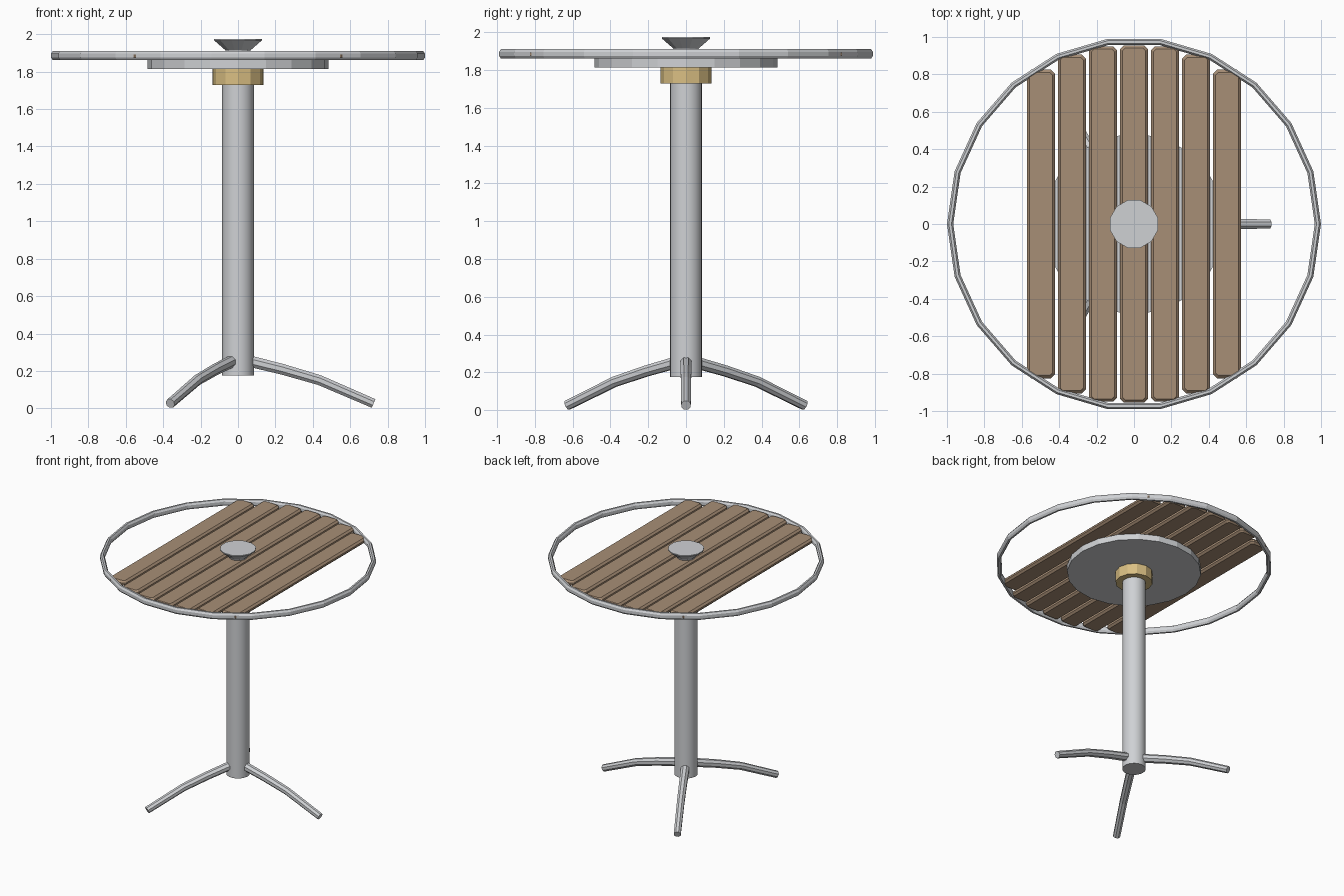
import bpy, bmesh
from math import cos, sin, pi, radians

cube = bpy.data.objects.get("Cube")
if cube:
    bpy.data.objects.remove(cube, do_unlink=True)


def material(name, rgb):
    m = bpy.data.materials.new(name)
    m.use_nodes = True
    col = (*[(c / 255) ** 2.2 for c in rgb], 1)
    m.diffuse_color = col
    bsdf = m.node_tree.nodes["Principled BSDF"]
    bsdf.inputs["Base Color"].default_value = col
    bsdf.inputs["Roughness"].default_value = 0.6
    return m


metal = material("grey metal", (206, 208, 211))
wood = material("brown wood", (166, 141, 117))
brass = material("pale brass", (217, 190, 130))


def finish(bm, name, mat):
    bmesh.ops.recalc_face_normals(bm, faces=bm.faces)
    me = bpy.data.meshes.new(name)
    bm.to_mesh(me)
    bm.free()
    me.materials.append(mat)
    ob = bpy.data.objects.new(name, me)
    bpy.context.collection.objects.link(ob)
    return ob


def lathe(name, profile, sides, mat, closed=False, turn=0.0):
    """Revolve (radius, z) points; open profiles get end caps."""
    bm = bmesh.new()
    rings = [[bm.verts.new((r * cos(turn + 2 * pi * i / sides),
                            r * sin(turn + 2 * pi * i / sides), z))
              for i in range(sides)] for r, z in profile]
    pairs = list(zip(rings, rings[1:]))
    if closed:
        pairs.append((rings[-1], rings[0]))
    else:
        bm.faces.new(rings[0])
        bm.faces.new(rings[-1])
    for a, b in pairs:
        for i in range(sides):
            j = (i + 1) % sides
            bm.faces.new((a[i], a[j], b[j], b[i]))
    return finish(bm, name, mat)


def smooth(ob):
    bpy.ops.object.select_all(action='DESELECT')
    ob.select_set(True)
    bpy.context.view_layer.objects.active = ob
    bpy.ops.object.shade_smooth_by_angle(angle=radians(35))


# Column, collar, support plate and cap
smooth(lathe("column", [(0.085, 0.175), (0.085, 1.75)], 20, metal))
lathe("collar", [(0.135, 1.73), (0.135, 1.815)], 12, brass)
lathe("support_plate", [(0.485, 1.815), (0.485, 1.862)], 20, metal)
lathe("top_cap", [(0.065, 1.90), (0.07, 1.915), (0.132, 1.967), (0.132, 1.975)],
      12, metal, turn=pi / 12)

# Outer rim with an octagonal section
section = [(0.983 + 0.018 * cos(a), 1.886 + 0.027 * sin(a))
           for a in [pi / 8 + k * pi / 4 for k in range(8)]]
lathe("outer_rim", section, 22, metal, closed=True)

# Slats, shorter towards the sides
half_lengths = [0.955, 0.95, 0.905, 0.825]
for k in range(-3, 4):
    bm = bmesh.new()
    bmesh.ops.create_cube(bm, size=1)
    for v in bm.verts:
        v.co.x = v.co.x * 0.15 + k * 0.166
        v.co.y *= 2 * half_lengths[abs(k)]
        v.co.z = v.co.z * 0.042 + 1.884
    upright = [e for e in bm.edges
               if abs(e.verts[0].co.z - e.verts[1].co.z) > 0.01]
    bmesh.ops.bevel(bm, geom=upright, offset=0.022, segments=1, affect='EDGES')
    rims = [e for e in bm.edges
            if abs(e.verts[0].co.z - e.verts[1].co.z) < 0.01]
    bmesh.ops.bevel(bm, geom=rims, offset=0.014, segments=1, affect='EDGES')
    finish(bm, f"slat_{k + 4}", wood)

# Three bent legs, swept as tapering octagons
path = [(0.03, 0.26, 0.033), (0.24, 0.208, 0.031),
        (0.435, 0.151, 0.029), (0.725, 0.026, 0.027)]
for n in range(3):
    bm = bmesh.new()
    rings = []
    for i, (r, z, size) in enumerate(path):
        before, after = path[max(i - 1, 0)], path[min(i + 1, len(path) - 1)]
        dr, dz = after[0] - before[0], after[1] - before[1]
        length = (dr * dr + dz * dz) ** 0.5
        ring = []
        for k in range(8):
            a = pi / 8 + k * pi / 4
            up = size * sin(a)
            ring.append(bm.verts.new((r - up * dz / length, size * cos(a),
                                      z + up * dr / length)))
        rings.append(ring)
    for a, b in zip(rings, rings[1:]):
        for k in range(8):
            j = (k + 1) % 8
            bm.faces.new((a[k], a[j], b[j], b[k]))
    bm.faces.new(rings[0])
    bm.faces.new(rings[-1])
    leg = finish(bm, f"leg_{n + 1}", metal)
    leg.rotation_euler.z = n * 2 * pi / 3
